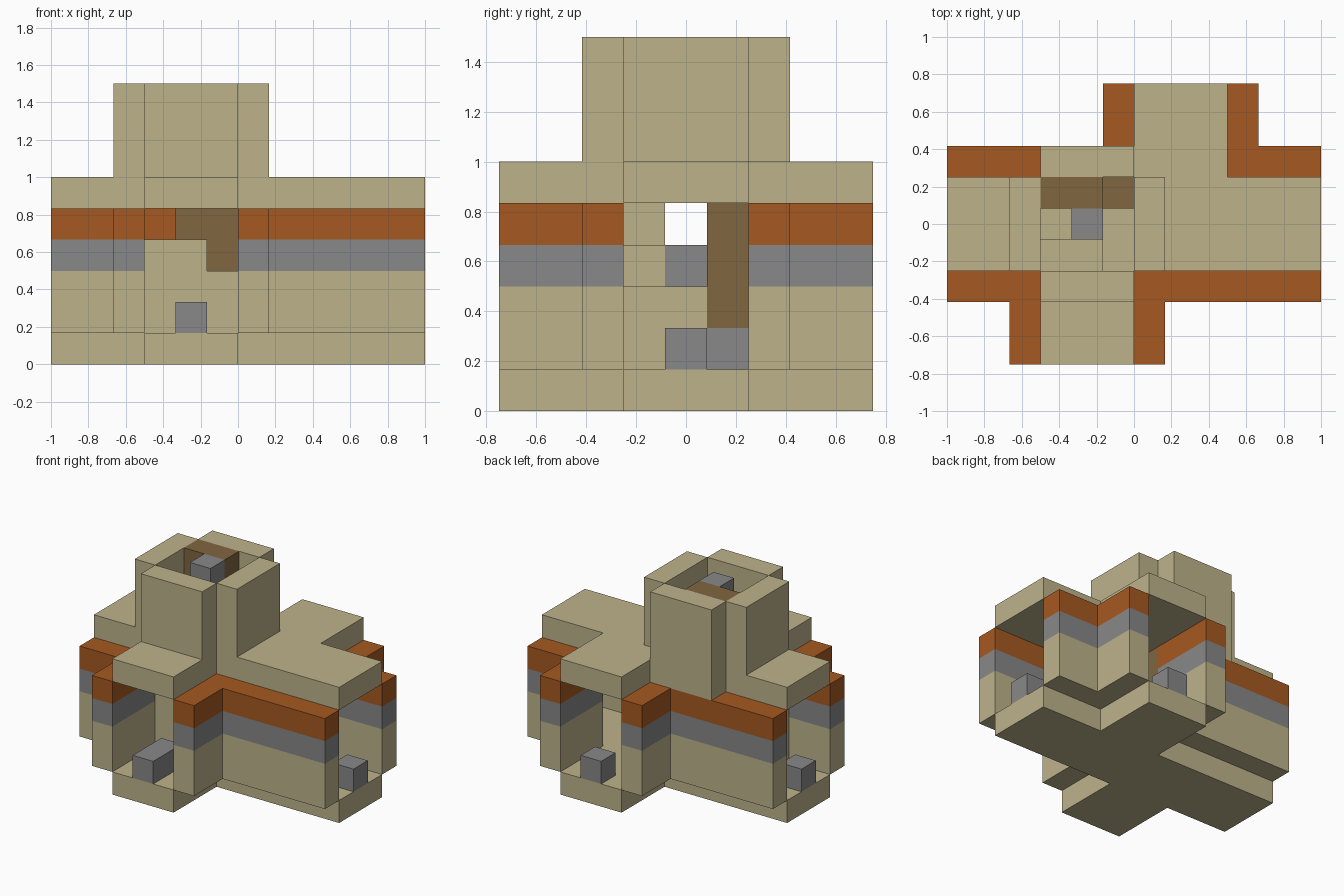
import bpy, bmesh

if "Cube" in bpy.data.objects:
    bpy.data.objects.remove(bpy.data.objects["Cube"], do_unlink=True)

U = 1 / 6  # one block


def material(name, rgb):
    m = bpy.data.materials.new(name)
    m.use_nodes = True
    m.diffuse_color = (*rgb, 1)
    m.node_tree.nodes["Principled BSDF"].inputs["Base Color"].default_value = (*rgb, 1)
    return m


TAN = material("sandstone", (0.51, 0.45, 0.26))
ORANGE = material("orange_clay", (0.38, 0.10, 0.015))
GREY = material("grey_stone", (0.246, 0.246, 0.246))
BROWN = material("brown_wood", (0.216, 0.133, 0.051))


def prism(name, outline, levels, mats):
    """Extrude a plan outline, in blocks, through levels; one colour per storey."""
    bm = bmesh.new()
    rings = [[bm.verts.new((x * U, y * U, z * U)) for x, y in outline] for z in levels]
    n = len(outline)
    for s in range(len(mats)):
        for i in range(n):
            k = (i + 1) % n
            f = bm.faces.new((rings[s][i], rings[s][k], rings[s + 1][k], rings[s + 1][i]))
            f.material_index = s
    bm.faces.new(rings[0][::-1])
    bm.faces.new(rings[-1]).material_index = len(mats) - 1
    bmesh.ops.recalc_face_normals(bm, faces=bm.faces)
    mesh = bpy.data.meshes.new(name)
    bm.to_mesh(mesh)
    bm.free()
    for m in mats:
        mesh.materials.append(m)
    obj = bpy.data.objects.new(name, mesh)
    bpy.context.collection.objects.link(obj)
    return obj


def box(name, x0, x1, y0, y1, z0, z1, mat):
    return prism(name, [(x0, y0), (x1, y0), (x1, y1), (x0, y1)], (z0, z1), [mat])


def turned(points):
    return [(-x, -y) for x, y in points]


# Floor: four offset arms
half = [(-6, -1.5), (-3, -1.5), (-3, -4.5), (0, -4.5), (0, -1.5), (6, -1.5)]
prism("floor", half + turned(half), (0, 1), [TAN])

# Banded corner walls
short_wall = [(-6, -2.5), (-4, -2.5), (-4, -4.5), (-3, -4.5), (-3, -1.5), (-6, -1.5)]
long_wall = [(6, -2.5), (1, -2.5), (1, -4.5), (0, -4.5), (0, -1.5), (6, -1.5)]
for label, plan in (("short_wall", short_wall), ("long_wall", long_wall)):
    for side, points in (("front", plan), ("back", turned(plan))):
        prism(f"{side}_{label}", points, (1, 3, 4, 5), [TAN, GREY, ORANGE])

# Roof arms around the shaft opening
box("right_roof", -6, -3, -1.5, 1.5, 5, 6, TAN)
box("front_roof", -3, 0, -4.5, -1.5, 5, 6, TAN)
prism("left_back_roof", [(0, -1.5), (6, -1.5), (6, 1.5), (3, 1.5), (3, 4.5), (0, 4.5)],
      (5, 6), [TAN])

# Tower plates
box("tower_front", -3, 0, -2.5, -1.5, 6, 9, TAN)
box("tower_back", -3, 0, 1.5, 2.5, 5, 9, TAN)
box("tower_right", -4, -3, -1.5, 1.5, 6, 9, TAN)
box("tower_left", 0, 1, -1.5, 1.5, 6, 9, TAN)

# Entrance blocks
box("front_entrance_block", -2, -1, -4.5, -2.5, 1, 2, GREY)
box("back_entrance_block", 1, 2, 3.5, 4.5, 1, 2, GREY)
box("left_entrance_block", 5, 6, -0.5, 0.5, 1, 2, GREY)
box("right_entrance_block", -6, -5, -0.5, 0.5, 1, 2, GREY)

# Steps and posts inside the shaft
box("low_step", -1, 0, -1.5, 0.5, 1, 3, TAN)
box("high_step", -3, -1, -1.5, -0.5, 2, 4, TAN)
box("high_step_base", -3, -2, -1.5, -0.5, 1, 2, TAN)
box("side_step", -3, -2, -0.5, 0.5, 1, 3, TAN)
box("core_base", -2, -1, -0.5, 0.5, 2, 3, TAN)
box("core_block", -2, -1, -0.5, 0.5, 3, 4, GREY)
box("core_post", -2, -1, -0.5, 0.5, 5, 9, GREY)
box("arm_post", -4, -3, -1.5, -0.5, 1, 5, TAN)
box("wood_post_base", -1, 0, 0.5, 1.5, 1, 2, GREY)
box("wood_post_low", -1, 0, 0.5, 1.5, 2, 8, BROWN)
box("wood_post_middle", -2, -1, 0.5, 1.5, 4, 9, BROWN)
box("wood_post_high", -3, -2, 0.5, 1.5, 5, 9, BROWN)
